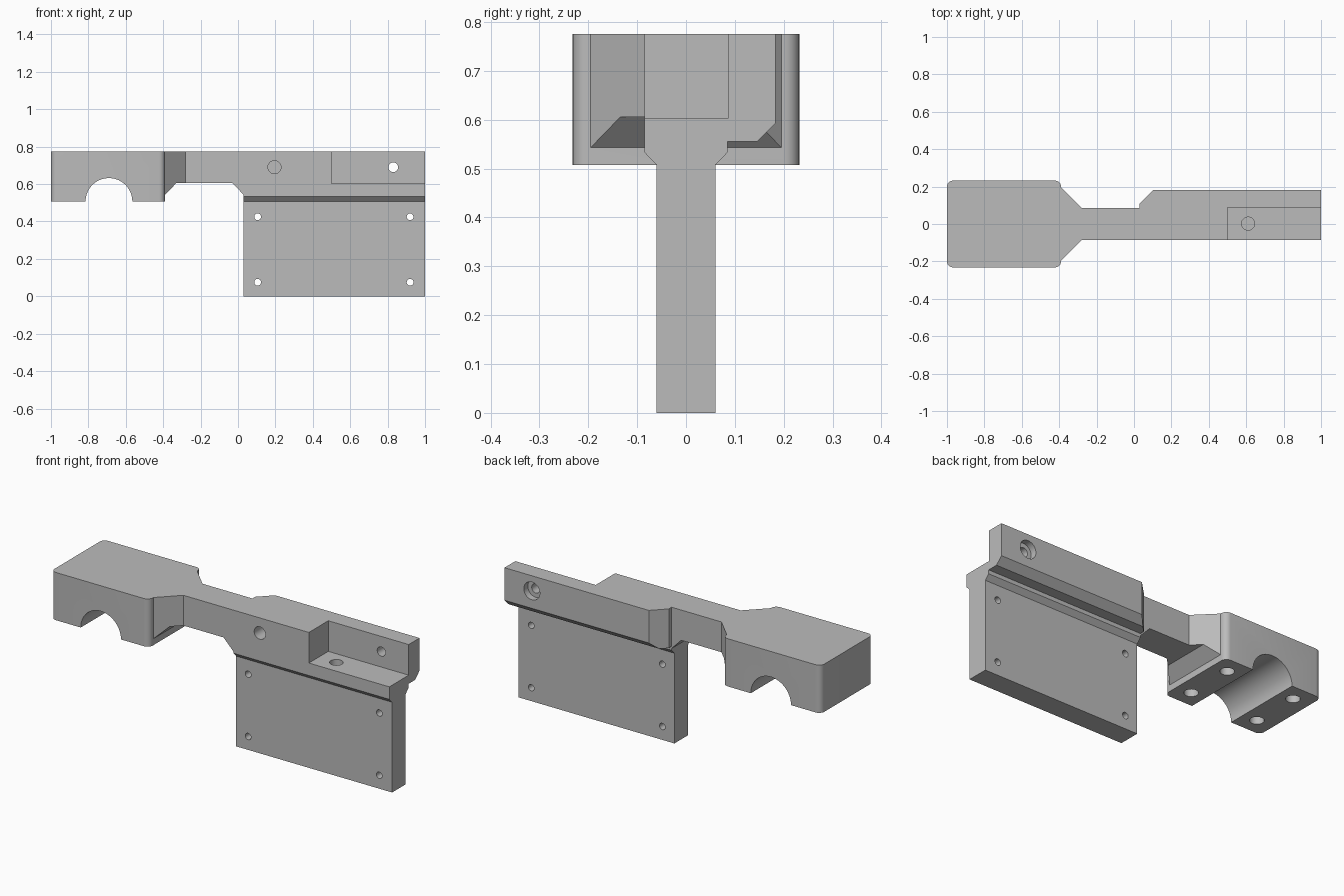
import bpy, bmesh, math
from mathutils import Matrix, Vector

cube = bpy.data.objects.get("Cube")
if cube:
    bpy.data.objects.remove(cube, do_unlink=True)

grey = bpy.data.materials.new("light grey")
grey.use_nodes = True
colour = (0.5, 0.5, 0.5, 1)
grey.diffuse_color = colour
grey.node_tree.nodes["Principled BSDF"].inputs["Base Color"].default_value = colour

TOP = 0.775


def add_object(name, bm):
    bmesh.ops.recalc_face_normals(bm, faces=bm.faces)
    mesh = bpy.data.meshes.new(name)
    bm.to_mesh(mesh)
    bm.free()
    mesh.materials.append(grey)
    obj = bpy.data.objects.new(name, mesh)
    bpy.context.collection.objects.link(obj)
    return obj


def prism(name, axis, outline, low, high):
    """Extrude a 2D outline along an axis; the outline uses the other two axes in order."""
    bm = bmesh.new()

    def corner(p, t):
        co = list(p)
        co.insert(axis, t)
        return bm.verts.new(co)
    face = bm.faces.new([corner(p, low) for p in outline])
    ext = bmesh.ops.extrude_face_region(bm, geom=[face])["geom"]
    shift = Vector((0, 0, 0))
    shift[axis] = high - low
    bmesh.ops.translate(bm, vec=shift, verts=[v for v in ext if isinstance(v, bmesh.types.BMVert)])
    return add_object(name, bm)


def box(name, x, y, z):
    return prism(name, 2, [(x[0], y[0]), (x[1], y[0]), (x[1], y[1]), (x[0], y[1])], *z)


def rod(axis, centre, radius, low, high, sides=32):
    """Round cutter along an axis."""
    pts = []
    for i in range(sides):
        a = 2 * math.pi * (i + 0.5) / sides
        pts.append((centre[0] + radius * math.cos(a), centre[1] + radius * math.sin(a)))
    return prism("hole_cutter", axis, pts, low, high)


def combine(target, tool, operation):
    mod = target.modifiers.new(operation, "BOOLEAN")
    mod.operation, mod.object, mod.solver = operation, tool, "EXACT"
    bpy.context.view_layer.objects.active = target
    bpy.ops.object.modifier_apply(modifier=mod.name)
    bpy.data.objects.remove(tool, do_unlink=True)


# Clamp block with rounded upright edges
body = box("mounting_bracket", (-1, -0.39), (-0.232, 0.232), (0.507, TOP))
bm = bmesh.new()
bm.from_mesh(body.data)
upright = [e for e in bm.edges if abs(e.verts[0].co.z - e.verts[1].co.z) > 0.1]
bmesh.ops.bevel(bm, geom=upright, offset=0.032, segments=6, profile=0.5, affect="EDGES")
bm.to_mesh(body.data)
bm.free()

# Neck: plan outline flared at the clamp, trimmed by the side profile
half = [(-0.42, 0.195), (-0.39, 0.195), (-0.28, 0.085), (0.1, 0.085)]
neck = prism("neck", 2, half + [(x, -y) for x, y in reversed(half)], 0.4, TOP)
side = prism("neck_side", 1, [(-0.5, TOP + 0.1), (-0.5, 0.543), (-0.39, 0.543), (-0.33, 0.605),
                              (-0.03, 0.605), (0.03, 0.543), (0.2, 0.543), (0.2, TOP + 0.1)], -0.4, 0.4)
combine(neck, side, "INTERSECT")

# Beam and hanging plate in one cross-section
half = [(0.06, 0), (0.06, 0.507), (0.085, 0.533), (0.085, TOP)]
beam = prism("beam_and_plate", 0, half + [(-y, z) for y, z in reversed(half)], 0.03, 1)

# Rear rail with a chamfered lower edge and slanted start
rail = prism("rear_rail", 0, [(0, 0.555), (0.145, 0.555), (0.183, 0.592), (0.183, TOP), (0, TOP)], 0.03, 1)
combine(rail, prism("rail_start", 2, [(0, 0.3), (0, 0.11), (0.03, 0.11), (0.103, 0.183), (0.22, 0.3)],
                    0.4, 0.9), "DIFFERENCE")

for part in (neck, beam, rail):
    combine(body, part, "UNION")

# Step cut in the front of the beam end
combine(body, box("step_cutter", (0.5, 1.1), (-0.2, 0.087), (0.603, 0.9)), "DIFFERENCE")

# Pipe groove and screw holes under the clamp
combine(body, rod(1, (-0.69, 0.507), 0.125, -0.4, 0.4, 64), "DIFFERENCE")
for x in (-0.9, -0.48):
    for y in (-0.137, 0.137):
        combine(body, rod(2, (x, y), 0.036, 0.4, 0.68), "DIFFERENCE")

# Plate corner holes
for x in (0.105, 0.92):
    for z in (0.075, 0.425):
        combine(body, rod(1, (x, z), 0.018, -0.2, 0.2, 24), "DIFFERENCE")

# Beam holes: front blind, floor blind, and a counterbored through hole
combine(body, rod(1, (0.195, 0.69), 0.035, -0.3, 0.09), "DIFFERENCE")
combine(body, rod(2, (0.61, 0.002), 0.035, 0.38, 0.7), "DIFFERENCE")
combine(body, rod(1, (0.83, 0.69), 0.026, 0.0, 0.3), "DIFFERENCE")
combine(body, rod(1, (0.83, 0.69), 0.05, 0.147, 0.3), "DIFFERENCE")

# Merge coplanar faces and smooth the round walls only
bm = bmesh.new()
bm.from_mesh(body.data)
bmesh.ops.remove_doubles(bm, verts=bm.verts, dist=0.0001)
bmesh.ops.dissolve_limit(bm, angle_limit=0.01, verts=bm.verts, edges=bm.edges)
bm.to_mesh(body.data)
bm.free()
bpy.ops.object.select_all(action="DESELECT")
body.select_set(True)
bpy.context.view_layer.objects.active = body
bpy.ops.object.shade_smooth_by_angle(angle=math.radians(30))
